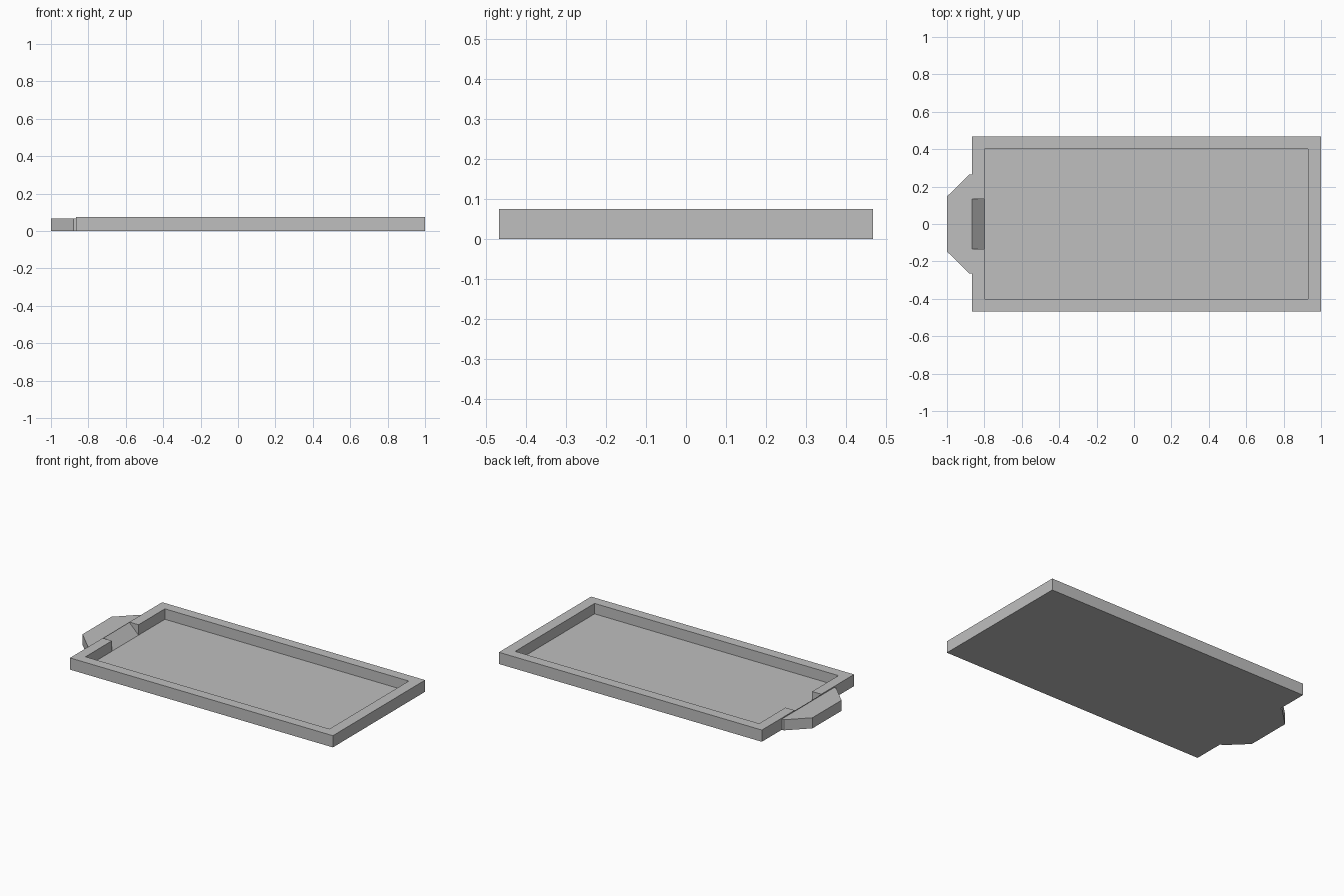
import bpy
import bmesh
from mathutils import Vector

cube = bpy.data.objects.get("Cube")
if cube:
    bpy.data.objects.remove(cube, do_unlink=True)

# Single plain grey
grey = bpy.data.materials.new("plain grey")
grey.use_nodes = True
colour = (0.52, 0.52, 0.52, 1)
grey.diffuse_color = colour
grey.node_tree.nodes["Principled BSDF"].inputs["Base Color"].default_value = colour

HEIGHT, FLOOR = 0.075, 0.008
X0, X1, Y = -0.865, 1.0, 0.467          # tray outside
IN0, IN1, IN_Y = -0.80, 0.93, 0.402     # tray inside
NOTCH_Y, CREST = 0.135, 0.073           # pouring notch


def prism(name, outline, direction):
    """Extrude a closed outline along a direction into a solid."""
    bm = bmesh.new()
    face = bm.faces.new([bm.verts.new(p) for p in outline])
    side = bmesh.ops.extrude_face_region(bm, geom=[face])["geom"]
    moved = [v for v in side if isinstance(v, bmesh.types.BMVert)]
    bmesh.ops.translate(bm, verts=moved, vec=Vector(direction))
    bmesh.ops.recalc_face_normals(bm, faces=bm.faces)
    mesh = bpy.data.meshes.new(name)
    bm.to_mesh(mesh)
    bm.free()
    mesh.materials.append(grey)
    obj = bpy.data.objects.new(name, mesh)
    bpy.context.collection.objects.link(obj)
    return obj


def block(name, x0, x1, y, z0, z1):
    outline = [(x0, -y, z0), (x1, -y, z0), (x1, y, z0), (x0, y, z0)]
    return prism(name, outline, (0, 0, z1 - z0))


def cut(obj, cutter):
    """Subtract the cutter for good, then remove it."""
    cutter.hide_render = True
    mod = obj.modifiers.new("cut", "BOOLEAN")
    mod.operation, mod.solver, mod.object = "DIFFERENCE", "EXACT", cutter
    bpy.context.view_layer.objects.active = obj
    bpy.ops.object.modifier_apply(modifier=mod.name)
    bpy.data.objects.remove(cutter, do_unlink=True)


# Shallow tray with a raised rim
tray = block("tray", X0, X1, Y, 0, HEIGHT)
cut(tray, block("cavity_cutter", IN0, IN1, IN_Y, FLOOR, 0.2))

# Notch in the rim, leaving a ramp from the floor to the handle
notch = [(X0 - 0.05, CREST), (X0, CREST), (IN0, FLOOR), (IN0 + 0.05, FLOOR),
         (IN0 + 0.05, 0.2), (X0 - 0.05, 0.2)]
cut(tray, prism("notch_cutter", [(x, -NOTCH_Y, z) for x, z in notch],
                (0, 2 * NOTCH_Y, 0)))

# Tapered end handle, mirrored across y
half = [(X0, 0.265), (-0.88, 0.265), (-1.0, 0.147)]
outline = half + [(x, -y) for x, y in reversed(half)]
prism("end_handle", [(x, y, 0) for x, y in outline], (0, 0, 0.068))
